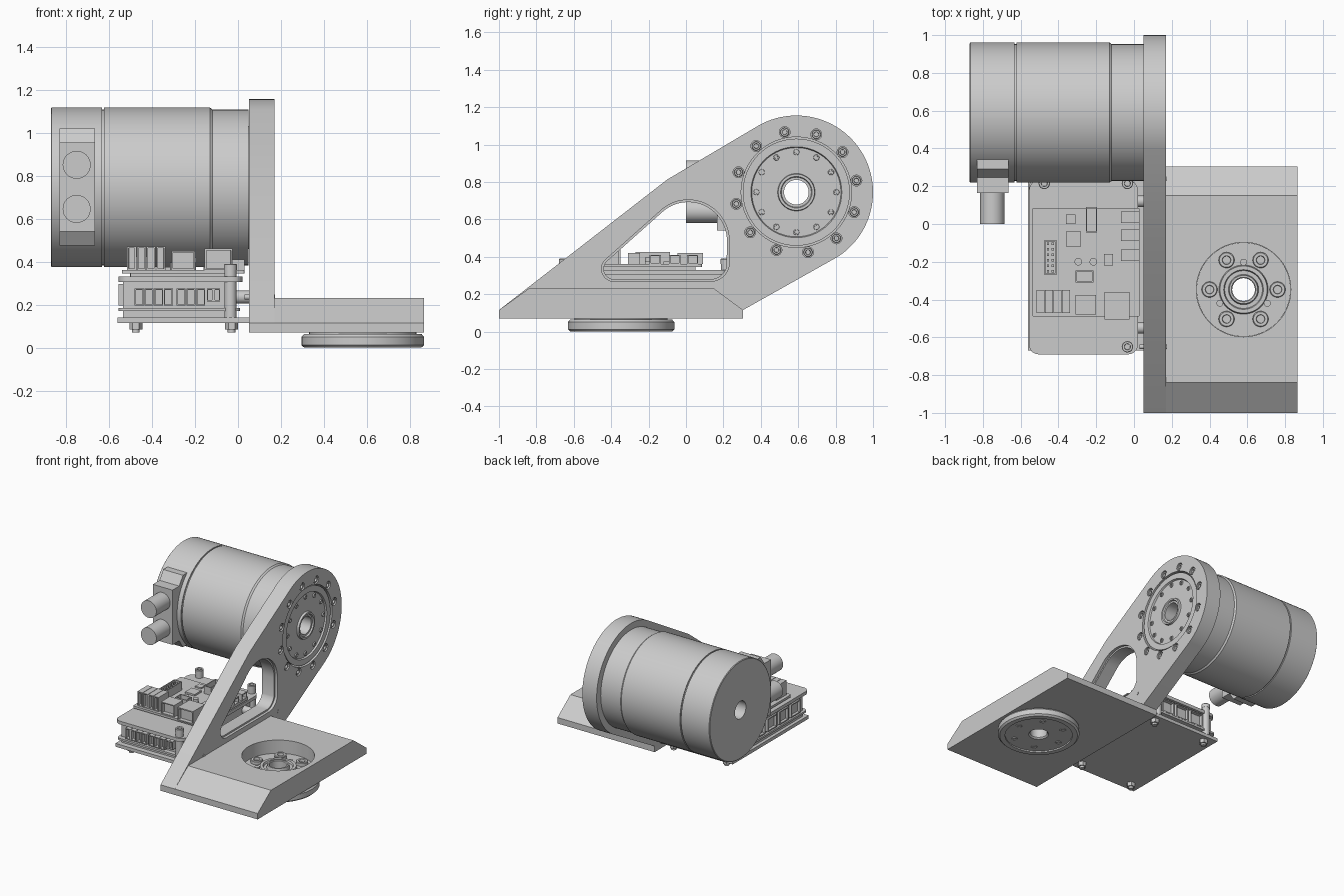
import bpy, bmesh
from math import sin, cos, pi, radians
from mathutils import Vector

if "Cube" in bpy.data.objects:
    bpy.data.objects.remove(bpy.data.objects["Cube"])

# ---- helpers: (u, v) is the section plane, w the extrusion / turning axis ----
MAP = {'X': lambda u, v, w: (w, u, v), 'Y': lambda u, v, w: (v, w, u), 'Z': lambda u, v, w: (u, v, w)}


def finish(name, bm, angle=30):
    bmesh.ops.remove_doubles(bm, verts=bm.verts, dist=1e-5)
    bmesh.ops.recalc_face_normals(bm, faces=bm.faces)
    me = bpy.data.meshes.new(name)
    bm.to_mesh(me)
    bm.free()
    ob = bpy.data.objects.new(name, me)
    bpy.context.collection.objects.link(ob)
    smooth(ob, angle)
    return ob


def smooth(ob, angle=30):
    bpy.ops.object.select_all(action='DESELECT')
    ob.select_set(True)
    bpy.context.view_layer.objects.active = ob
    bpy.ops.object.shade_smooth_by_angle(angle=radians(angle))


def arc(u, v, r, a0=0, a1=360, n=64):
    full = a1 - a0 == 360
    return [(u + r * cos(radians(a0 + (a1 - a0) * i / (n if full else n - 1))),
             v + r * sin(radians(a0 + (a1 - a0) * i / (n if full else n - 1)))) for i in range(n)]


def prisms(name, axis, outlines, w0, w1):
    bm = bmesh.new()
    for pts in outlines:
        lo = [bm.verts.new(MAP[axis](u, v, w0)) for u, v in pts]
        hi = [bm.verts.new(MAP[axis](u, v, w1)) for u, v in pts]
        bm.faces.new(lo)
        bm.faces.new(hi)
        for i in range(len(pts)):
            j = (i + 1) % len(pts)
            bm.faces.new((lo[i], lo[j], hi[j], hi[i]))
    return finish(name, bm)


def discs(name, axis, centres, r, w0, w1, n=24):
    return prisms(name, axis, [arc(u, v, r, n=n) for u, v in centres], w0, w1)


def lathe(name, axis, centres, profile, n=64):
    """Turn a closed (w, r) profile around each centre."""
    bm = bmesh.new()
    for cu, cv in centres:
        rings = [[bm.verts.new(MAP[axis](cu + r * cos(2 * pi * k / n), cv + r * sin(2 * pi * k / n), w))
                  for k in range(n)] for w, r in profile]
        for i in range(len(rings)):
            j = (i + 1) % len(rings)
            if profile[i][1] == 0 and profile[j][1] == 0:
                continue
            for k in range(n):
                m = (k + 1) % n
                bm.faces.new((rings[i][k], rings[i][m], rings[j][m], rings[j][k]))
    return finish(name, bm)


def bolts(name, axis, centres, r, w0, w1, n=20):
    d = 0.018 if w1 > w0 else -0.018
    return lathe(name, axis, centres, [(w1 - d, 0), (w1 - d, r * .5), (w1, r * .55),
                                       (w1, r * .9), (w1 - d * .2, r), (w0, r), (w0, 0)], n)


def boxes(name, items, pocket=None, wall=0.008, depth=0.03):
    """Boxes (x0,x1,y0,y1,z0,z1); 'pocket' hollows the face that looks that way."""
    bm = bmesh.new()
    for b in items:
        vs = bmesh.ops.create_cube(bm, size=1)['verts']
        for v in vs:
            v.co = [b[2 * i] if v.co[i] < 0 else b[2 * i + 1] for i in range(3)]
    bm.normal_update()
    if pocket:
        fs = [f for f in bm.faces if f.normal.dot(Vector(pocket)) > .9]
        bmesh.ops.inset_individual(bm, faces=fs, thickness=wall, depth=0)
        bmesh.ops.inset_individual(bm, faces=fs, thickness=.0005, depth=-depth)
    return finish(name, bm)


def cut(ob, cutter):
    cutter.hide_render = True
    mod = ob.modifiers.new('cut', 'BOOLEAN')
    mod.operation, mod.solver, mod.object = 'DIFFERENCE', 'EXACT', cutter
    bpy.context.view_layer.objects.active = ob
    bpy.ops.object.modifier_apply(modifier='cut')
    bpy.data.objects.remove(cutter)
    smooth(ob)


def circle_of(c, r, n, start=0):
    return [(c[0] + r * cos(radians(start) + 2 * pi * i / n),
             c[1] + r * sin(radians(start) + 2 * pi * i / n)) for i in range(n)]


MOTOR = (0.59, 0.745)     # y, z
FLANGE = (0.58, -0.347)   # x, y

# ---- upright arm with motor bore, window and counterbores ----
arm = prisms('upright_arm', 'X', [[(-1, .07), (.305, .07), (.305, .115)] + arc(*MOTOR, .41, -58, 119, 72)
                                  + [(-.1, .813), (-1, .115)]], .05, .17)


def window(o):
    return (arc(-.385, .335, .055 + o, 132, 270, 12) + arc(.13, .37, .09 + o, 270, 345, 12)
            + arc(.012, .485, .207 + o, 0, 132, 30))


cut(arm, discs('bore', 'X', [MOTOR], .295, 0, .3, 96))
cut(arm, prisms('opening', 'X', [window(0)], 0, .3))
cut(arm, prisms('opening_lip', 'X', [window(.012)], .15, .3))
ring = circle_of(MOTOR, .327, 12, 11)
cut(arm, discs('counterbores', 'X', ring, .029, .14, .3))
bolts('motor_bolts', 'X', ring, .024, .135, .165)
discs('arm_pins', 'X', [(-.65, .235), (.24, .232)], .012, .03, .173, 16)

# ---- base plate with sloping ends ----
base = prisms('base_plate', 'X', [[(-1, .07), (.305, .07), (.305, .115), (.15, .23), (-.84, .23), (-1, .115)]],
              .17, .865)
cut(base, discs('pocket', 'Z', [FLANGE], .25, 0, .4, 96))

# ---- round mounting flange below, filling the pocket ----
lathe('mounting_flange', 'Z', [FLANGE], [
    (.16, .06), (.02, .06), (.01, .07), (.01, .235), (0, .235), (0, .272), (.012, .285), (.05, .285),
    (.064, .273), (.064, .249), (.13, .249), (.13, .13), (.155, .125), (.155, .105), (.14, .1),
    (.14, .08), (.165, .075), (.165, .065)], 80)
bolts('flange_bolts', 'Z', circle_of(FLANGE, .18, 6), .042, .12, .155)
bolts('flange_bolt_ends', 'Z', circle_of(FLANGE, .18, 6), .022, .03, .006)
discs('flange_pins', 'Z', circle_of(FLANGE, .145, 3, 90), .018, .12, .14)

# ---- hollow-shaft motor ----
lathe('motor', 'X', [MOTOR], [
    (-.87, .066), (-.87, .366), (-.866, .371), (-.632, .371), (-.632, .362), (-.622, .362), (-.622, .371),
    (-.13, .371), (-.118, .362), (.049, .362), (.049, .286), (.162, .286), (.162, .243), (.15, .238),
    (.15, .215), (.15, .1), (.166, .097), (.166, .084), (.155, .08), (.155, .066)], 96)
bolts('output_screws', 'X', circle_of(MOTOR, .214, 12), .016, .14, .158, 16)

# ---- connector block and plugs at the motor rear ----
half = [(.165, .955), (.245, .955), (.29, 1.02), (.5, 1.02)]
prisms('connector_block', 'X', [half + [(y, 1.495 - z) for y, z in reversed(half)]], -.83, -.665)
discs('connector_plugs', 'Y', [(.85, -.75), (.645, -.75)], .065, 0, .18, 32)

# ---- controller: tray, housing, boards ----
boxes('controller_tray', [(-.56, .05, -.67, .24, .115, .14)])
boxes('controller_housing', [(-.535, -.03, -.63, .2, .14, .325)])


def rounded(x0, x1, y0, y1, r):
    return (arc(x1 - r, y1 - r, r, 0, 90, 8) + arc(x0 + r, y1 - r, r, 90, 180, 8)
            + arc(x0 + r, y0 + r, r, 180, 270, 8) + arc(x1 - r, y0 + r, r, 270, 360, 8))


prisms('lower_board', 'Z', [rounded(-.555, .01, -.665, .23, .03)], .17, .185)
prisms('housing_lid', 'Z', [rounded(-.555, .02, -.69, .23, .05)], .305, .33)
prisms('upper_board', 'Z', [rounded(-.54, .03, -.49, .085, .01)], .345, .362)
boxes('board_spacers', [(-.5, -.02, -.45, .05, .33, .345)])

# ---- standoffs and screws at the corners ----
corners = [(-.035, -.65), (-.035, .215), (-.475, .215)]
discs('standoffs', 'Z', corners, .028, .14, .36)
bolts('standoff_screws', 'Z', corners, .03, .36, .39)
under = [(-.475, -.6), (-.03, -.6), (-.475, .19), (-.03, .19)]
discs('tray_nuts', 'Z', under, .03, .085, .116, 6)
discs('tray_screw_ends', 'Z', under, .018, .07, .116, 16)
discs('arm_spacers', 'X', [(-.55, .235), (.12, .235)], .03, -.03, .05)

# ---- sockets around the housing ----
front = [(x, x + .042, -.665, -.62, .195, .275)
         for x in [-.48 + .045 * i for i in range(4)] + [-.285 + .045 * i for i in range(3)]]
front += [(x, x + .03, -.665, -.62, .215, .275) for x in (-.145, -.113)]
boxes('front_terminals', front, (0, -1, 0))
boxes('rear_ports', [(x, x + .11, .18, .225, .19, .295) for x in (-.44, -.31, -.18)], (0, 1, 0), .012)
boxes('side_ports', [(-.555, -.52, y, y + .11, .195, .295) for y in (-.58, -.44, -.3, -.16, -.02)],
      (-1, 0, 0), .012, .02)

# ---- connectors on the upper board ----
boxes('terminal_row', [(-.515 + .045 * i, -.473 + .045 * i, -.47, -.35, .36, .47) for i in range(4)],
      (0, -1, 0), .01)
boxes('data_socket', [(-.31, -.2, -.48, -.375, .36, .45)], (0, -1, 0), .01)
boxes('network_jack', [(-.155, -.025, -.505, -.36, .36, .46)], (0, -1, 0), .012)
boxes('pin_headers', [(-.475, -.41, -.27, -.085, .36, .425), (-.31, -.215, -.31, -.245, .36, .42),
                      (-.255, -.195, -.045, .09, .36, .42)], (0, 0, 1), .01, .04)
boxes('header_pins', [(x - .006, x + .006, y - .006, y + .006, .37, .42)
                      for x in (-.455, -.43) for y in [-.25 + .029 * i for i in range(6)]])
boxes('edge_connectors', [(-.07, .03, y - .03, y + .03, .36, .41) for y in (.035, -.06, -.165)], (1, 0, 0), .01)
discs('board_buttons', 'Z', [(-.295, -.2), (-.215, -.2)], .02, .36, .395)
boxes('board_chips', [(-.36, -.28, -.12, -.04, .36, .375), (-.16, -.11, -.22, -.16, .36, .375),
                      (-.36, -.31, .0, .05, .36, .372)])
